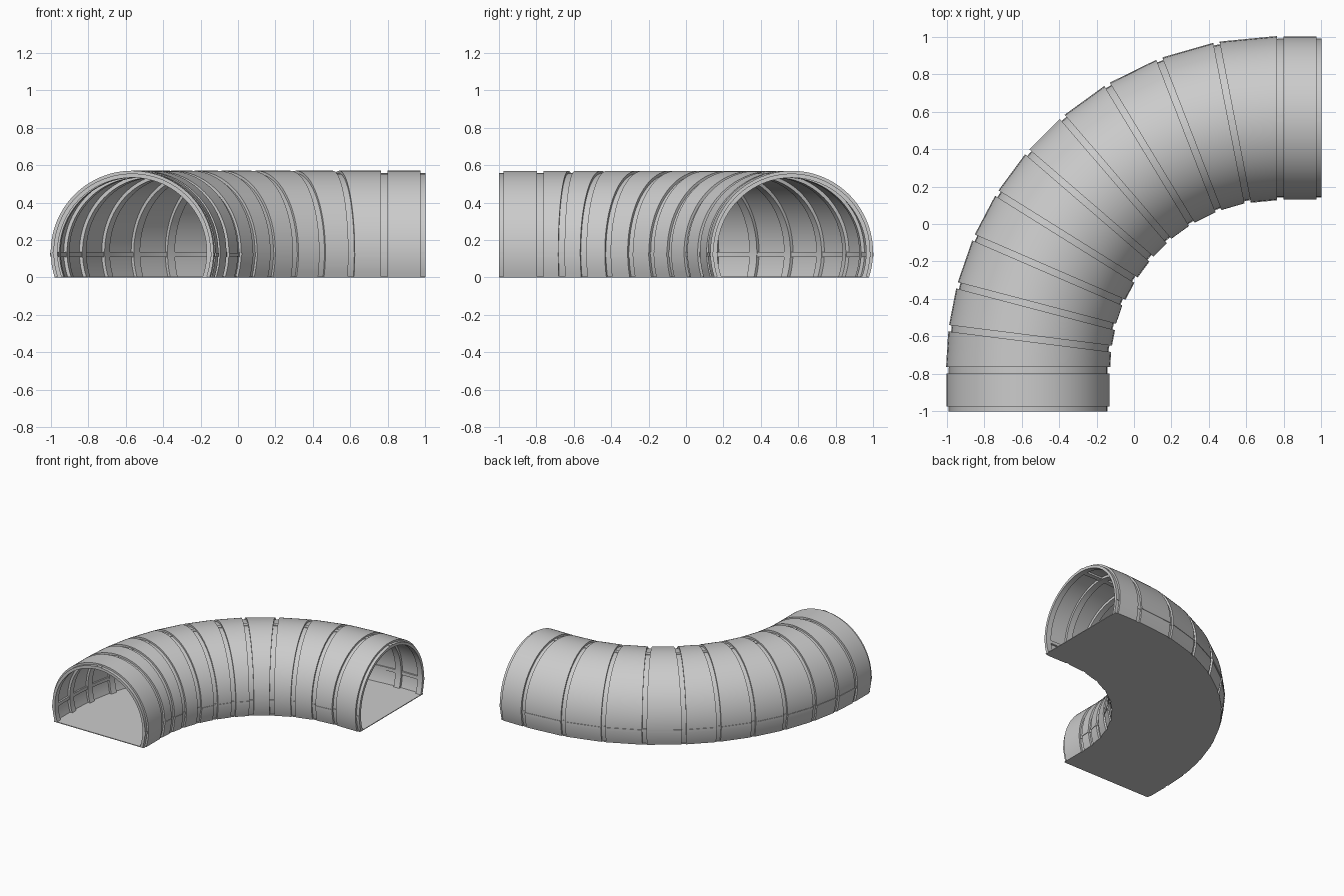
import bpy, bmesh, math
from mathutils import Vector

cube = bpy.data.objects.get("Cube")
if cube:
    bpy.data.objects.remove(cube)

BEND = 1.345                    # bend radius of the centre line
CORNER = 0.78                   # bend centre at (CORNER, -CORNER)
ARC = BEND * math.pi / 2
END = 0.22                      # straight length at each mouth
AXIS = 0.135                    # height of the tube axis
OUTER, INNER = 0.435, 0.417     # panel shell radii

grey = bpy.data.materials.new("tunnel grey")
grey.use_nodes = True
grey.diffuse_color = (0.6, 0.6, 0.6, 1)
grey.node_tree.nodes["Principled BSDF"].inputs["Base Color"].default_value = (0.6, 0.6, 0.6, 1)


def place(t, off, u, z):
    """Point at path distance t, shifted along it by off, u outward, height z."""
    angle = min(max(t / BEND, 0), math.pi / 2)
    run = t - angle * BEND + off
    out = Vector((-math.cos(angle), math.sin(angle), 0))
    along = Vector((math.sin(angle), math.cos(angle), 0))
    return Vector((CORNER, -CORNER, z)) + out * (BEND + u) + along * run


def sweep(name, stations, profile):
    """Closed (u, z) profile swept through (t, offset) stations."""
    bm = bmesh.new()
    loops = [[bm.verts.new(place(t, off, u, z)) for u, z in profile] for t, off in stations]
    n = len(profile)
    for a, b in zip(loops, loops[1:]):
        for i in range(n):
            j = (i + 1) % n
            bm.faces.new((a[i], a[j], b[j], b[i]))
    bm.faces.new(loops[0])
    bm.faces.new(loops[-1])
    bmesh.ops.recalc_face_normals(bm, faces=bm.faces)
    mesh = bpy.data.meshes.new(name)
    bm.to_mesh(mesh)
    bm.free()
    mesh.materials.append(grey)
    obj = bpy.data.objects.new(name, mesh)
    bpy.context.collection.objects.link(obj)
    bpy.ops.object.select_all(action='DESELECT')
    obj.select_set(True)
    bpy.context.view_layer.objects.active = obj
    bpy.ops.object.shade_smooth_by_angle(angle=math.radians(30))
    return obj


def arch(outer, inner, steps=56):
    """Horseshoe section cut off at the ground."""
    pts = []
    for r, order in ((outer, 1), (inner, -1)):
        low = math.asin(AXIS / r)
        row = []
        for i in range(steps + 1):
            a = -low + (math.pi + 2 * low) * i / steps
            row.append((r * math.cos(a), max(0, AXIS + r * math.sin(a))))
        pts += row[::order]
    return pts


def strip(angle, half, inner, outer):
    """Small rectangle on the tube wall, at an angle around the axis."""
    c, s = math.cos(angle), math.sin(angle)
    return [(r * c - h * s, AXIS + r * s + h * c)
            for r, h in ((inner, -half), (outer, -half), (outer, half), (inner, half))]


# Cladding panels between the joints
joints = [math.radians(d) * BEND for d in (0, 7.2, 14.7, 23.4, 32, 40.8, 49.3, 58.8, 68.8, 79, 90)]
GAP = 0.017
for i, (a, b) in enumerate(zip(joints, joints[1:])):
    sweep(f"panel_{i + 1}", [(a, GAP), (b, -GAP)], arch(OUTER, INNER))
sweep("front_mouth_panel", [(-END + 0.025, 0), (0, -GAP)], arch(OUTER, INNER))
sweep("back_mouth_panel", [(ARC, GAP), (ARC + END - 0.025, 0)], arch(OUTER, INNER))

# Recessed ribs under each joint and at both mouths
for i, t in enumerate(joints):
    sweep(f"rib_{i + 1}", [(t, -0.026), (t, 0.026)], arch(0.42, 0.398))
sweep("front_mouth_rib", [(-END, 0), (-END + 0.045, 0)], arch(0.42, 0.398))
sweep("back_mouth_rib", [(ARC + END - 0.045, 0), (ARC + END, 0)], arch(0.42, 0.398))

# Floor slab and inner stringers follow the whole path
path = [(-END, 0)] + [(ARC * i / 48, 0) for i in range(49)] + [(ARC + END, 0)]
edge = 0.408
sweep("floor", path, [(-edge, 0), (edge, 0), (edge, 0.006), (-edge, 0.006)])
side = -0.03
for name, angle in (("crown", math.pi / 2), ("inside", math.pi - side), ("outside", side)):
    sweep(name + "_stringer", path, strip(angle, 0.013 if name != "crown" else 0.019, 0.402, 0.424))

# Low outer battens on the side walls
for i, (a, b) in enumerate(zip(joints, joints[1:])):
    for name, angle in (("outside", side), ("inside", math.pi - side)):
        if name == "inside" and i in (2, 6, 7, 8):
            continue
        sweep(f"{name}_batten_{i + 1}", [(a, GAP), (b, -GAP)], strip(angle, 0.01, 0.43, 0.4385))
